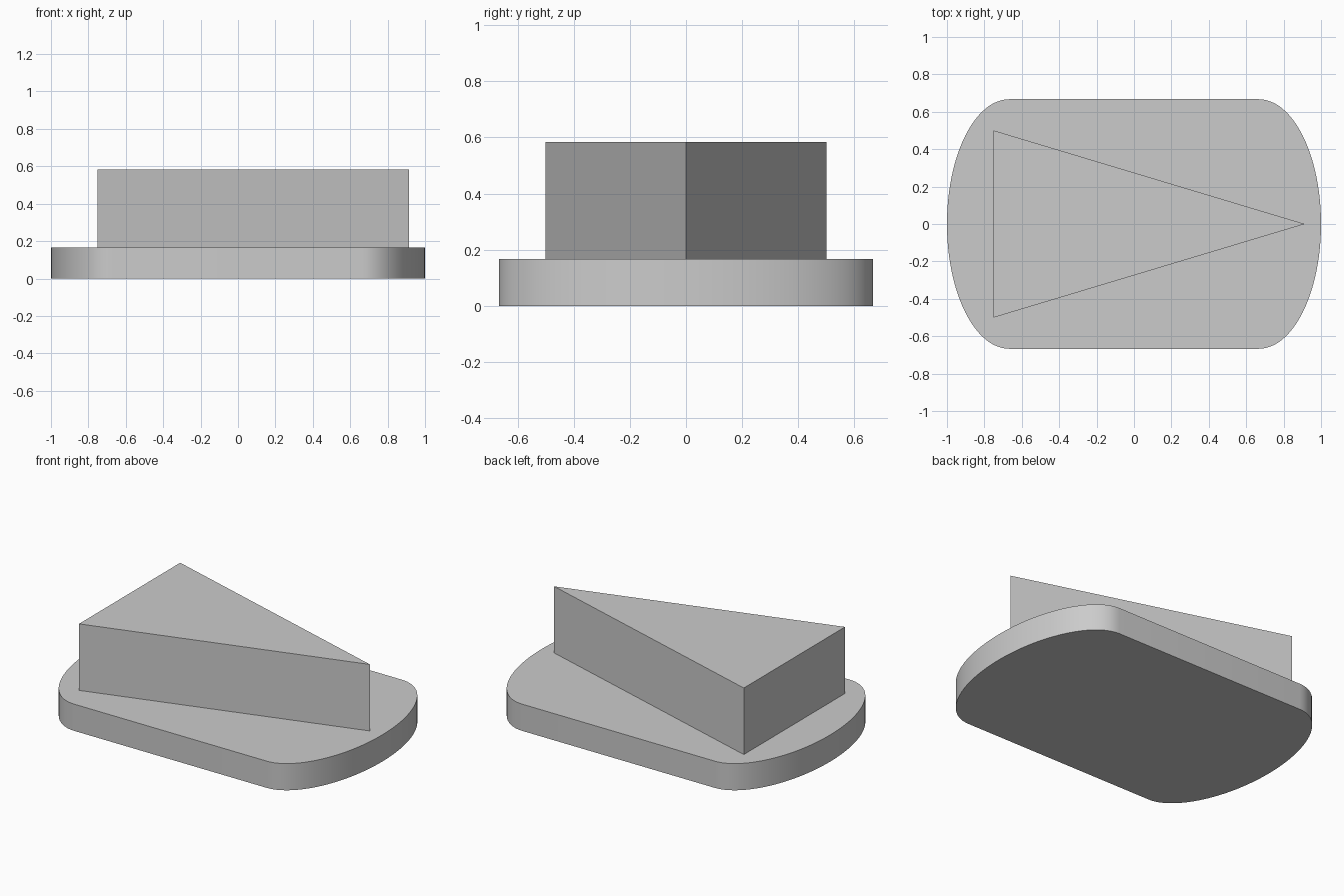
import bpy
import bmesh
from math import cos, sin, pi, radians

cube = bpy.data.objects.get("Cube")
if cube:
    bpy.data.objects.remove(cube, do_unlink=True)

# Single flat grey
grey = bpy.data.materials.new("light_grey")
grey.use_nodes = True
colour = (0.6, 0.6, 0.6, 1)
grey.diffuse_color = colour
grey.node_tree.nodes["Principled BSDF"].inputs["Base Color"].default_value = colour


def extrude_outline(name, outline, bottom, top):
    """Make a closed prism from a counter-clockwise outline."""
    bm = bmesh.new()
    face = bm.faces.new([bm.verts.new((x, y, bottom)) for x, y in outline])
    result = bmesh.ops.extrude_face_region(bm, geom=[face], use_keep_orig=True)
    raised = [v for v in result["geom"] if isinstance(v, bmesh.types.BMVert)]
    bmesh.ops.translate(bm, verts=raised, vec=(0, 0, top - bottom))
    bmesh.ops.recalc_face_normals(bm, faces=bm.faces)
    mesh = bpy.data.meshes.new(name)
    bm.to_mesh(mesh)
    bm.free()
    mesh.materials.append(grey)
    obj = bpy.data.objects.new(name, mesh)
    bpy.context.collection.objects.link(obj)
    return obj


# Base plate: straight sides joined by half-ellipse ends
HALF, BULGE, STEPS = 0.667, 0.333, 48
outline = []
for side in (1, -1):
    for i in range(STEPS + 1):
        a = -pi / 2 + pi * i / STEPS
        outline.append((side * (HALF + BULGE * cos(a)), side * HALF * sin(a)))
base = extrude_outline("base_plate", outline, 0, 0.167)

bpy.ops.object.select_all(action="DESELECT")
base.select_set(True)
bpy.context.view_layer.objects.active = base
bpy.ops.object.shade_smooth_by_angle(angle=radians(30))

# Triangular block standing on the plate
extrude_outline("triangular_block", [(-0.75, -0.5), (0.913, 0), (-0.75, 0.5)], 0.167, 0.583)
